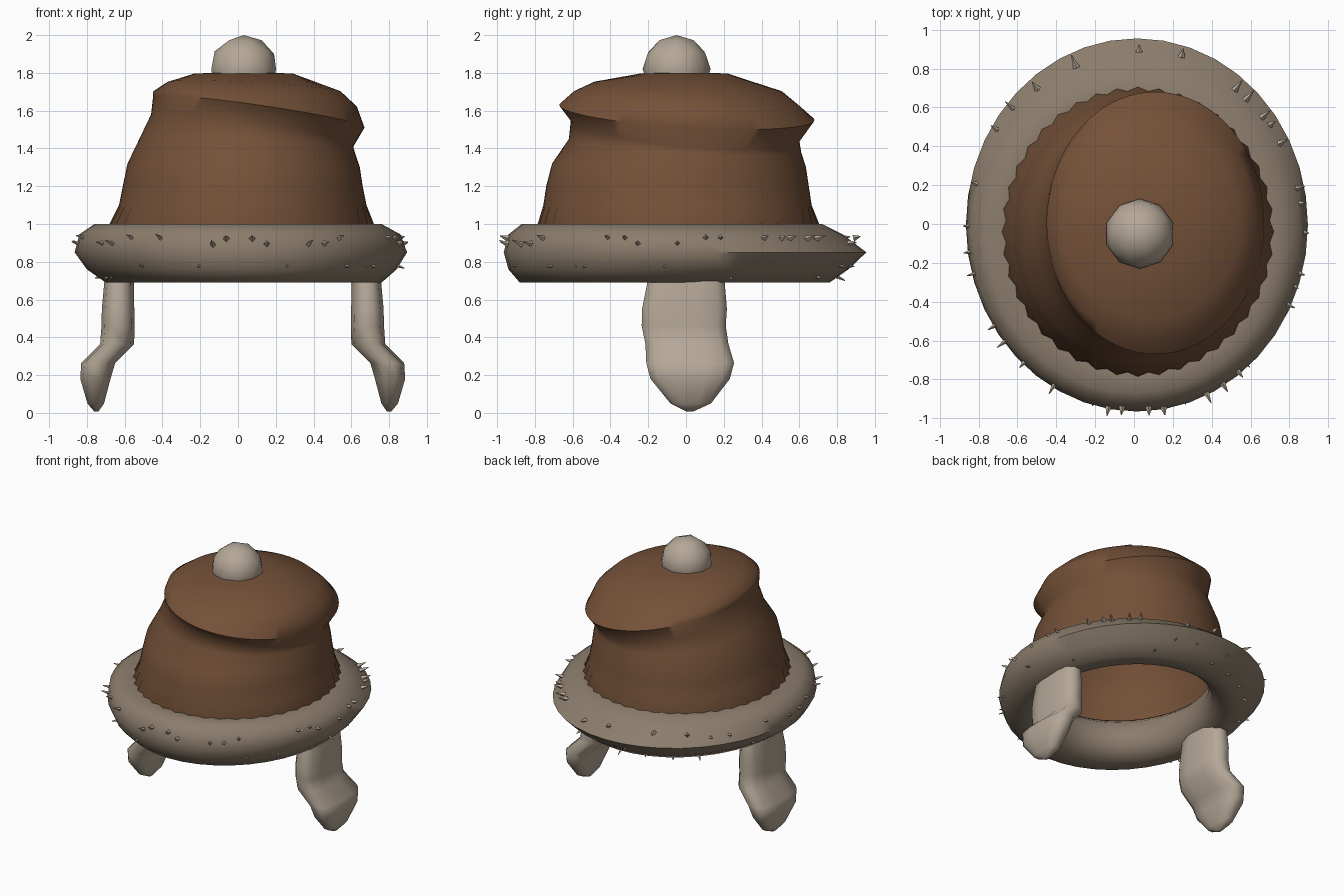
import bpy, bmesh, math, random
from mathutils import Vector

cube = bpy.data.objects.get("Cube")
if cube:
    bpy.data.objects.remove(cube)


def material(name, rgb):
    m = bpy.data.materials.new(name)
    m.use_nodes = True
    m.diffuse_color = (*rgb, 1)
    m.node_tree.nodes["Principled BSDF"].inputs["Base Color"].default_value = (*rgb, 1)
    return m


BROWN = material("brown leather", (0.175, 0.082, 0.04))
TAUPE = material("taupe fur", (0.26, 0.205, 0.15))
CREAM = material("pale wool", (0.46, 0.39, 0.31))


def finish(name, bm, mat, angle=50):
    bmesh.ops.recalc_face_normals(bm, faces=bm.faces)
    mesh = bpy.data.meshes.new(name)
    bm.to_mesh(mesh)
    bm.free()
    mesh.materials.append(mat)
    ob = bpy.data.objects.new(name, mesh)
    bpy.context.collection.objects.link(ob)
    bpy.ops.object.select_all(action="DESELECT")
    ob.select_set(True)
    bpy.context.view_layer.objects.active = ob
    bpy.ops.object.shade_smooth_by_angle(angle=math.radians(angle))
    return ob


def loft(rings, closed=False, caps=()):
    """Bridge rings of points with quads; caps lists the ring indices to fill."""
    bm = bmesh.new()
    loops = [[bm.verts.new(p) for p in ring] for ring in rings]
    pairs = list(zip(loops, loops[1:]))
    if closed:
        pairs.append((loops[-1], loops[0]))
    for a, b in pairs:
        n = len(a)
        for i in range(n):
            j = (i + 1) % n
            bm.faces.new((a[i], a[j], b[j], b[i]))
    for c in caps:
        bm.faces.new(loops[c])
    return bm


def ellipse(cx, rx, cy, ry, z, zx=0, zy=0, n=40, ruffle=0, power=1):
    """Ring that may tilt (zx, zy), ruffle in and out, or square off (power < 1)."""
    pts = []
    for i in range(n):
        a = math.tau * (i + 0.5 * (power < 1)) / n
        c, s = math.cos(a), math.sin(a)
        k = 1 + ruffle * (-1) ** i
        u = math.copysign(abs(c) ** power, c)
        v = math.copysign(abs(s) ** power, s)
        pts.append((cx + rx * k * u, cy + ry * k * v, z + zx * c + zy * s))
    return pts


# Crown: open slouching shell with a tilted fold below the top
crown = [
    (.02, .68, -.04, .73, .86),
    (.02, .69, -.04, .735, 1.0),
    (.025, .655, -.045, .71, 1.1),
    (.025, .635, -.045, .695, 1.2),
    (.03, .615, -.037, .672, 1.31, -.01, -.01),
    (.05, .57, -.005, .615, 1.415, -.04, -.035),
    (.075, .535, -.005, .605, 1.495, -.085, -.055),
    (.11, .56, .005, .675, 1.59, -.08, -.04),
    (.09, .54, .005, .6, 1.66, -.04, -.04),
    (.085, .46, .01, .5, 1.725, -.025, -.025),
    (.03, .26, -.01, .23, 1.797),
    (.03, .02, -.01, .02, 1.803),
]
rings = [ellipse(*r, n=80, ruffle=.014 if r[4] <= 1 else 0) for r in crown]
finish("crown", loft(rings, caps=(-1,)), BROWN, 60)

# Brim: thick fur roll, pinched to a ridge at the back
brim = [
    (.02, .60, -.06, .66, 1.0),
    (0, .76, -.075, .795, 1.0),
    (.01, .85, -.055, .885, .945),
    (.015, .88, -.005, .96, .85),
    (.02, .82, -.04, .9, .76),
    (.03, .73, -.06, .82, .69),
    (.02, .63, -.05, .70, .69),
    (.02, .555, -.04, .62, .75),
    (.02, .53, -.04, .59, .85),
    (.02, .55, -.05, .61, .95),
]
finish("fur_brim", loft([ellipse(*r) for r in brim], closed=True), TAUPE, 60)

# Tufts: small spikes scattered over the outside of the brim
random.seed(7)
bm = bmesh.new()
for i in range(54):
    a = math.tau * (i + random.uniform(-.4, .4)) / 54
    z, reach, lift = random.choice([(.93, .86, .25), (.9, .87, .3), (.78, .83, -.2), (.72, .76, -.5)])
    c, s = math.cos(a), math.sin(a)
    base = Vector((.015 + reach * c, -.03 + (reach + .075) * s, z))
    out = Vector((c, s, lift + random.uniform(-.2, .2))).normalized()
    length = random.uniform(.03, .09)
    rot = out.to_track_quat("Z", "Y").to_matrix().to_4x4()
    rot.translation = base
    bmesh.ops.create_cone(bm, cap_ends=True, segments=4, radius1=.018, radius2=.002,
                          depth=length, matrix=rot)
finish("fur_tufts", bm, CREAM, 30)

# Ear flaps: (outward centre, half thickness, y centre, half width, z)
flap = [
    (.645, .07, 0, .19, .8),
    (.655, .08, 0, .21, .69),
    (.66, .088, -.008, .23, .55),
    (.66, .09, -.012, .228, .46),
    (.665, .092, .005, .225, .365),
    (.765, .092, .022, .238, .265),
    (.78, .082, .022, .215, .18),
    (.778, .045, .025, .11, .05),
    (.775, .012, .02, .02, .008),
]
for side, name in ((1, "left_ear_flap"), (-1, "right_ear_flap")):
    rings = [ellipse(.025 + side * x, t, y, w, z, n=12, power=.7) for x, t, y, w, z in flap]
    finish(name, loft(rings, caps=(0, -1)), CREAM, 60)

# Pompom on top
bm = bmesh.new()
bmesh.ops.create_icosphere(bm, subdivisions=2, radius=.18)
bmesh.ops.translate(bm, verts=bm.verts, vec=(.03, -.05, 1.82))
finish("pompom", bm, CREAM, 60)
